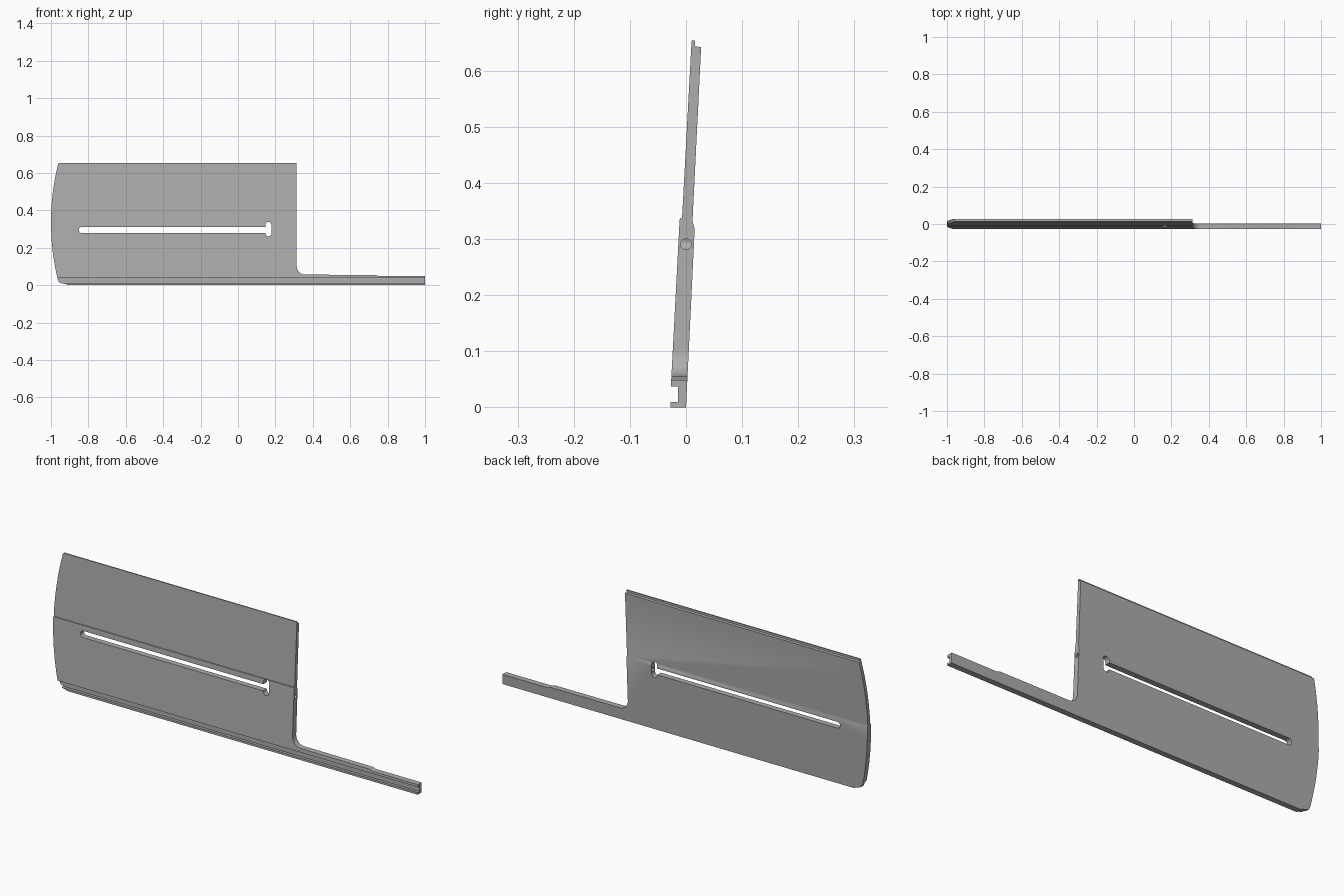
import bpy
import bmesh
from math import sin, cos, pi, radians
from mathutils import Matrix, Vector

cube = bpy.data.objects.get("Cube")
if cube:
    bpy.data.objects.remove(cube)

# Single plain grey
grey = bpy.data.materials.new("plain grey")
grey.use_nodes = True
colour = (0.42, 0.42, 0.42, 1)
grey.diffuse_color = colour
grey.node_tree.nodes["Principled BSDF"].inputs["Base Color"].default_value = colour


def prism(name, points, axis, start, end):
    """Extrude a closed profile along x (points are y, z) or y (points are x, z)."""
    bm = bmesh.new()
    place = (lambda a, b: (start, a, b)) if axis == "x" else (lambda a, b: (a, start, b))
    face = bm.faces.new([bm.verts.new(place(a, b)) for a, b in points])
    grown = bmesh.ops.extrude_face_region(bm, geom=[face])["geom"]
    shift = Vector((end - start, 0, 0)) if axis == "x" else Vector((0, end - start, 0))
    bmesh.ops.translate(bm, vec=shift, verts=[g for g in grown if isinstance(g, bmesh.types.BMVert)])
    bmesh.ops.recalc_face_normals(bm, faces=bm.faces)
    mesh = bpy.data.meshes.new(name)
    bm.to_mesh(mesh)
    bm.free()
    mesh.materials.append(grey)
    obj = bpy.data.objects.new(name, mesh)
    bpy.context.collection.objects.link(obj)
    return obj


def arc(cx, cz, r, a0, a1, steps=8):
    angles = [radians(a0 + (a1 - a0) * i / steps) for i in range(steps + 1)]
    return [(cx + r * cos(a), cz + r * sin(a)) for a in angles]


def combine(target, cutter, operation):
    mod = target.modifiers.new(operation, "BOOLEAN")
    mod.object = cutter
    mod.operation = operation
    mod.solver = "EXACT"
    bpy.context.view_layer.objects.active = target
    bpy.ops.object.modifier_apply(modifier=mod.name)
    bpy.data.objects.remove(cutter)


# Leaning slab section: grooved foot, thicker lower half, thin rebated top
section = [(0, 0), (-0.028, 0), (-0.028, 0.010), (-0.014, 0.010), (-0.014, 0.037),
           (-0.027, 0.037), (-0.012, 0.322), (-0.011, 0.337), (-0.007, 0.338),
           (0.010, 0.654), (0.016, 0.654), (0.016, 0.644), (0.027, 0.642),
           (0.0115, 0.332), (0.0155, 0.318)]
plate = prism("slotted_plate", section, "x", -1.1, 1.1)

# Front outline: bowed left end, square right end, long low arm
bow = [(-1 + 0.036 * ((i - 6) / 6) ** 2, 0.335 + 0.305 * (i - 6) / 6) for i in range(13)]
outline = bow + [(-0.960, 0.652), (-0.950, 0.66), (0.314, 0.66)]
outline += arc(0.359, 0.101, 0.045, 180, 270)
outline += [(0.735, 0.055), (0.75, 0.049), (1, 0.049), (1, -0.02), (-0.915, -0.02),
            (-0.915, 0.004), (-0.940, 0.009), (-0.957, 0.016)]
combine(plate, prism("outline", outline, "y", -0.1, 0.1), "INTERSECT")

# Long slot with a taller rounded hole at its right end
slot = arc(-0.835, 0.295, 0.016, 90, 270) + [(0.163, 0.279), (0.163, 0.311)]
combine(plate, prism("slot", slot, "y", -0.1, 0.1), "DIFFERENCE")
key = arc(0.163, 0.322, 0.016, 0, 180) + arc(0.163, 0.277, 0.016, 180, 360)
combine(plate, prism("key_hole", key, "y", -0.1, 0.1), "DIFFERENCE")

# Pin bore from the right end into the key hole
bore = arc(0, 0.291, 0.0095, 0, 360, 16)[:-1]
combine(plate, prism("pin_bore", bore, "x", 0.165, 0.4), "DIFFERENCE")

bpy.ops.object.select_all(action="DESELECT")
plate.select_set(True)
bpy.context.view_layer.objects.active = plate
bpy.ops.object.shade_smooth_by_angle(angle=radians(25))
